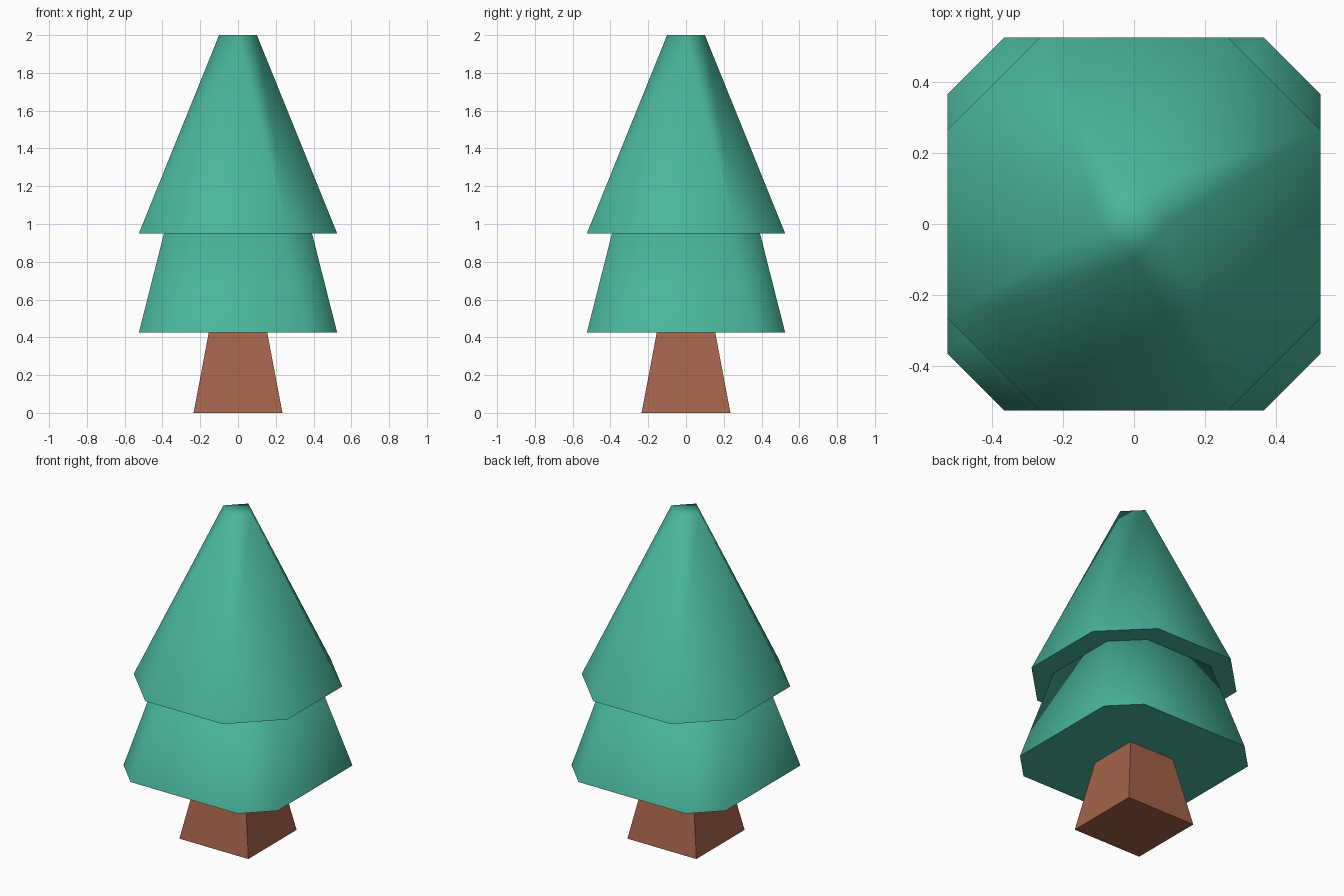
import bpy, bmesh, math

if "Cube" in bpy.data.objects:
    bpy.data.objects.remove(bpy.data.objects["Cube"])


def material(name, rgb):
    def linear(c):
        c /= 255
        return c / 12.92 if c <= 0.04045 else ((c + 0.055) / 1.055) ** 2.4
    m = bpy.data.materials.new(name)
    m.diffuse_color = (*[linear(c) for c in rgb], 1)
    m.use_nodes = True
    m.node_tree.nodes["Principled BSDF"].inputs["Base Color"].default_value = m.diffuse_color
    return m


def ring(half, flat, z):
    """Square with cut corners; flat is half the length of each straight side."""
    pts = []
    for i in range(4):
        c, s = round(math.cos(i * math.pi / 2)), round(math.sin(i * math.pi / 2))
        for x, y in ((half, -flat), (half, flat)):
            pts.append((x * c - y * s, x * s + y * c, z))
    return pts


def frustum(name, bottom, top, mat, smooth):
    """Bridge two rings, cap both ends and merge coincident corners."""
    bm = bmesh.new()
    lo = [bm.verts.new(p) for p in bottom]
    hi = [bm.verts.new(p) for p in top]
    n = len(lo)
    for i in range(n):
        j = (i + 1) % n
        bm.faces.new((lo[i], lo[j], hi[j], hi[i]))
    bm.faces.new(lo[::-1])
    bm.faces.new(hi)
    bmesh.ops.remove_doubles(bm, verts=bm.verts[:], dist=1e-4)
    bmesh.ops.recalc_face_normals(bm, faces=bm.faces[:])
    mesh = bpy.data.meshes.new(name)
    bm.to_mesh(mesh)
    bm.free()
    mesh.materials.append(mat)
    obj = bpy.data.objects.new(name, mesh)
    bpy.context.collection.objects.link(obj)
    if smooth:
        bpy.ops.object.select_all(action='DESELECT')
        obj.select_set(True)
        bpy.context.view_layer.objects.active = obj
        bpy.ops.object.shade_smooth_by_angle(angle=math.radians(80))
    return obj


bark = material("bark_brown", (163, 99, 73))
leaf = material("leaf_green", (73, 181, 156))

# Square tapered trunk
frustum("trunk", ring(0.235, 0.235, 0), ring(0.155, 0.155, 0.425), bark, False)
# Lower foliage skirt with constant corner cuts
frustum("lower_foliage", ring(0.525, 0.365, 0.425), ring(0.392, 0.232, 0.95), leaf, True)
# Upper foliage, narrowing to a small diamond tip
frustum("upper_foliage", ring(0.525, 0.265, 0.95), ring(0.1, 0.0, 2.0), leaf, True)
